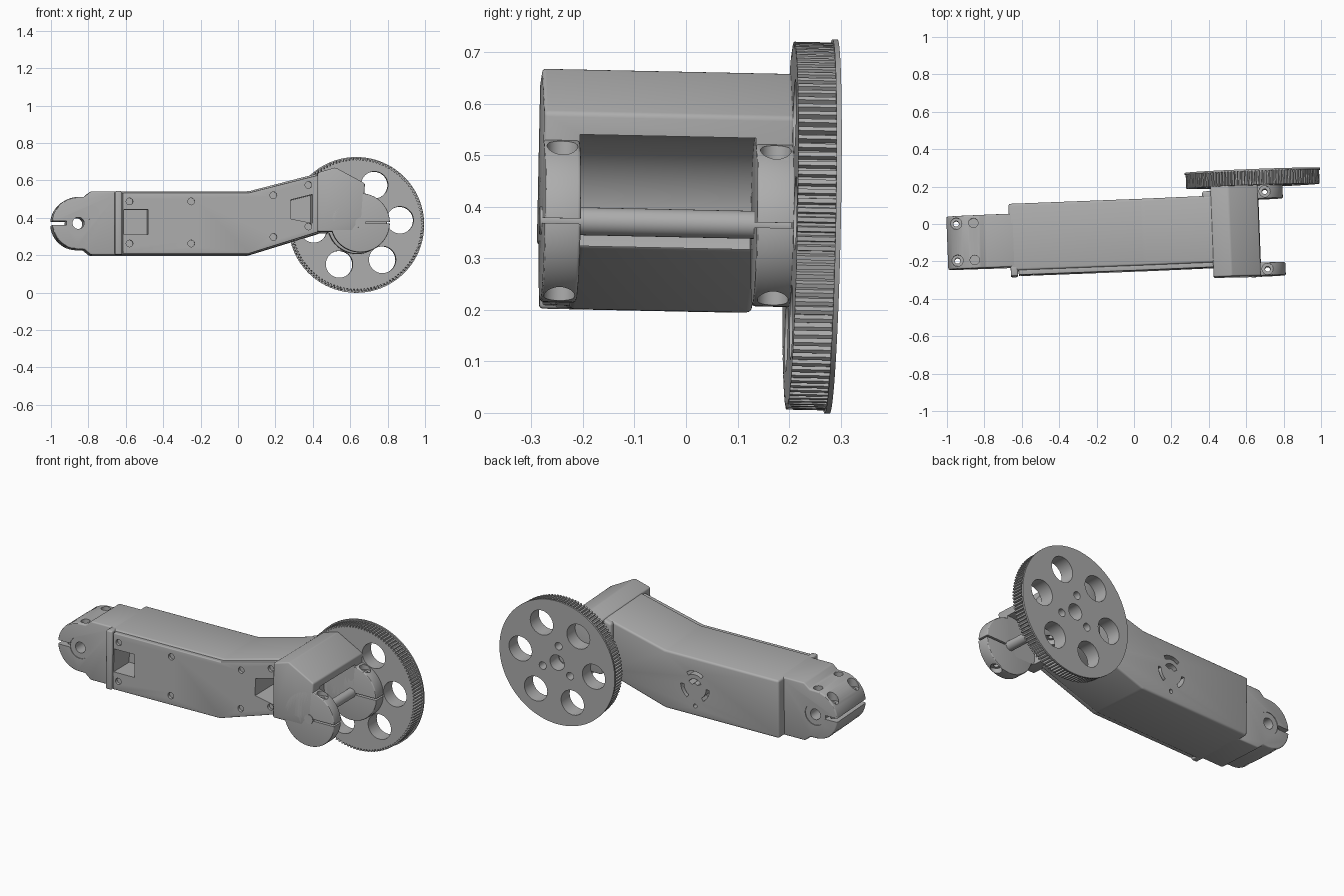
import bpy, bmesh, math
from mathutils import Matrix, Vector

old = bpy.data.objects.get("Cube")
if old:
    bpy.data.objects.remove(old)

grey = bpy.data.materials.new("machined grey")
grey.use_nodes = True
tone = (0.42, 0.42, 0.42, 1)
grey.diffuse_color = tone
grey.node_tree.nodes["Principled BSDF"].inputs["Base Color"].default_value = tone

AXIS_Z = 0.372            # height of both pivot axes
WHEEL_X, CLAMP_X = 0.643, -0.862
parts = []


def prism(name, pts, y0, y1, bevel=0.0, keep=True):
    """Extrude an x-z outline from y0 to y1, optionally rounding its sharp edges."""
    bm = bmesh.new()
    face = bm.faces.new([bm.verts.new((x, y0, z)) for x, z in pts])
    out = bmesh.ops.extrude_face_region(bm, geom=[face])
    moved = [v for v in out["geom"] if isinstance(v, bmesh.types.BMVert)]
    bmesh.ops.translate(bm, verts=moved, vec=(0, y1 - y0, 0))
    bmesh.ops.recalc_face_normals(bm, faces=bm.faces)
    if bevel:
        sharp = [e for e in bm.edges if e.calc_face_angle(0) > 0.25]
        bmesh.ops.bevel(bm, geom=sharp, offset=bevel, segments=3, profile=0.5, affect='EDGES')
    mesh = bpy.data.meshes.new(name)
    bm.to_mesh(mesh)
    bm.free()
    ob = bpy.data.objects.new(name, mesh)
    bpy.context.collection.objects.link(ob)
    mesh.materials.append(grey)
    if keep:
        parts.append(ob)
    else:
        ob.hide_render = True
    return ob


def arc(cx, cz, r, a0=0, a1=360, n=48):
    full = abs(a1 - a0) == 360
    steps = n if full else n + 1
    angs = [math.radians(a0 + (a1 - a0) * i / n) for i in range(steps)]
    return [(cx + r * math.cos(a), cz + r * math.sin(a)) for a in angs]


def rect(x0, x1, z0, z1):
    return [(x0, z0), (x1, z0), (x1, z1), (x0, z1)]


def cutter(pts, y0, y1):
    return prism("cutter", pts, y0, y1, keep=False)


def drill(x, y, z0, z1, r):
    """Vertical round cutter."""
    ob = cutter(arc(0, 0, r, n=24), z0, z1)
    ob.data.transform(Matrix.Translation((x, y, 0)) @ Matrix.Rotation(math.pi / 2, 4, 'X'))
    return ob


def cut(targets, tools):
    for ob in targets:
        bpy.context.view_layer.objects.active = ob
        for tool in tools:
            mod = ob.modifiers.new("cut", 'BOOLEAN')
            mod.operation, mod.solver, mod.object = 'DIFFERENCE', 'EXACT', tool
            bpy.ops.object.modifier_apply(modifier=mod.name)
    for tool in tools:
        bpy.data.objects.remove(tool)


# Main arm, front flange and cover
top, low = AXIS_Z + 0.17, AXIS_Z - 0.17
arm = prism("arm_body", [(-0.668, low), (0.05, low), (0.44, 0.322), (0.44, 0.643),
                         (0.05, top), (-0.668, top)], -0.227, 0.13, 0.012)
prism("front_flange", rect(-0.668, -0.63, low, top), -0.257, -0.2, 0.008)
cover = prism("front_cover", [(-0.626, low + 0.006), (0.05, low + 0.006), (0.42, 0.324), (0.42, 0.628),
                              (0.05, top - 0.008), (-0.626, top - 0.008)], -0.252, -0.22, 0.005)
windows = [cutter(rect(-0.62, -0.49, 0.31, 0.443), -0.3, -0.1),
           cutter([(0.27, 0.395), (0.39, 0.37), (0.39, 0.525), (0.27, 0.495)], -0.3, 0.03)]
cut([arm, cover], windows)
screws = [(-0.59, 0.487), (-0.26, 0.487), (0.18, 0.52), (0.367, 0.575),
          (-0.59, 0.262), (-0.26, 0.262), (0.18, 0.297), (0.367, 0.353)]
cut([cover], [cutter(arc(x, z, 0.018, n=20), -0.3, -0.235) for x, z in screws])

# Curved mounting slots on the back of the arm
slots = []
for a0, a1 in ((55, 125), (180, 235), (305, 360)):
    ring = arc(-0.14, 0.375, 0.09, a0, a1, 10) + arc(-0.14, 0.375, 0.07, a1, a0, 10)
    slots.append(cutter(ring, 0.08, 0.2))
slots.append(cutter(arc(-0.14, 0.375, 0.045, 30, 150, 10) + arc(-0.14, 0.375, 0.018, 150, 30, 10), 0.08, 0.2))
slots.append(cutter(arc(-0.14, 0.26, 0.012, n=16), 0.08, 0.2))
cut([arm], slots)

# Split clamp at the narrow end
outline = arc(CLAMP_X, AXIS_Z, 0.14, 90, 270, 32)
outline += [(-0.83, AXIS_Z - 0.14), (-0.795, low), (-0.64, low), (-0.64, top),
            (-0.795, top), (-0.83, AXIS_Z + 0.14)]
clamp = prism("end_clamp", outline, -0.207, 0.077, 0.008)
tools = [cutter(rect(-1.1, CLAMP_X, AXIS_Z - 0.011, AXIS_Z + 0.011), -0.3, 0.2),
         cutter(arc(CLAMP_X, AXIS_Z, 0.062), -0.3, 0.2)]
for y in (0.036, -0.162):
    tools += [drill(-0.95, y, AXIS_Z + 0.075, 0.7, 0.03), drill(-0.95, y, 0.1, 0.7, 0.015),
              drill(-0.95, y, 0.1, AXIS_Z - 0.075, 0.03), drill(-0.858, y, AXIS_Z + 0.08, 0.7, 0.025)]
cut([clamp], tools)
bearing = prism("clamp_bearing", arc(CLAMP_X, AXIS_Z, 0.063), -0.203, 0.073)
cut([bearing], [cutter(arc(CLAMP_X, AXIS_Z, 0.031), -0.3, 0.2)])

# Forked head: cheeks, roof and inner wall
head = prism("fork_head", [(0.415, 0.324), (0.6, 0.324), (0.655, 0.4), (0.668, 0.582),
                           (0.51, 0.668), (0.415, 0.64)], -0.305, 0.182, 0.008)
cut([head], [cutter(arc(WHEEL_X, AXIS_Z, 0.17, n=64), -0.235, 0.107)])
prism("head_shoulder", [(0.37, 0.305), (0.43, 0.322), (0.43, 0.64), (0.37, 0.622)], 0.1, 0.155, 0.012)
lugs = []
for name, y0, y1 in (("front_lug", -0.305, -0.235), ("back_lug", 0.107, 0.182)):
    lug = prism(name, arc(WHEEL_X, AXIS_Z, 0.158, n=64), y0, y1, 0.006)
    mid = (y0 + y1) / 2
    cut([lug], [cutter(rect(WHEEL_X, 0.9, AXIS_Z - 0.005, AXIS_Z + 0.005), -0.4, 0.3),
                drill(0.705, mid, AXIS_Z + 0.125, 0.8, 0.03), drill(0.705, mid, 0.1, 0.8, 0.014),
                drill(0.705, mid, 0, AXIS_Z - 0.125, 0.03)])
prism("axle", arc(WHEEL_X, AXIS_Z, 0.027, n=32), -0.309, 0.2)

# Toothed wheel with a rear flange and lightening holes
TEETH = 120
gear = []
for i in range(TEETH):
    for frac, r in ((0, 0.345), (0.3, 0.345), (0.42, 0.357), (0.88, 0.357)):
        a = 2 * math.pi * (i + frac) / TEETH
        gear.append((WHEEL_X + r * math.cos(a), AXIS_Z + r * math.sin(a)))
wheel = prism("toothed_wheel", gear, 0.178, 0.252)
flange = prism("wheel_flange", arc(WHEEL_X, AXIS_Z, 0.363, n=120), 0.252, 0.262)


def around(r, deg):
    a = math.radians(deg)
    return WHEEL_X + r * math.cos(a), AXIS_Z + r * math.sin(a)


holes = [cutter(arc(*around(0.232, 6 + 60 * k), 0.072), 0.1, 0.3) for k in range(6)]
holes += [cutter(arc(*around(0.1, 96 + 120 * k), 0.022, n=24), 0.1, 0.3) for k in range(3)]
holes.append(cutter(arc(WHEEL_X, AXIS_Z, 0.045, n=32), 0.1, 0.3))
cut([wheel, flange], holes)

# Slight overall tilt, then shading
pose = (Matrix.Translation((0, 0, 0.367)) @ Matrix.Rotation(math.radians(2.2), 4, 'Z')
        @ Matrix.Rotation(math.radians(-1.2), 4, 'X') @ Matrix.Translation((0, 0, -AXIS_Z)))
bpy.ops.object.select_all(action='DESELECT')
for ob in parts:
    ob.data.transform(pose)
    ob.select_set(True)
bpy.context.view_layer.objects.active = arm
bpy.ops.object.shade_smooth_by_angle(angle=math.radians(30))
